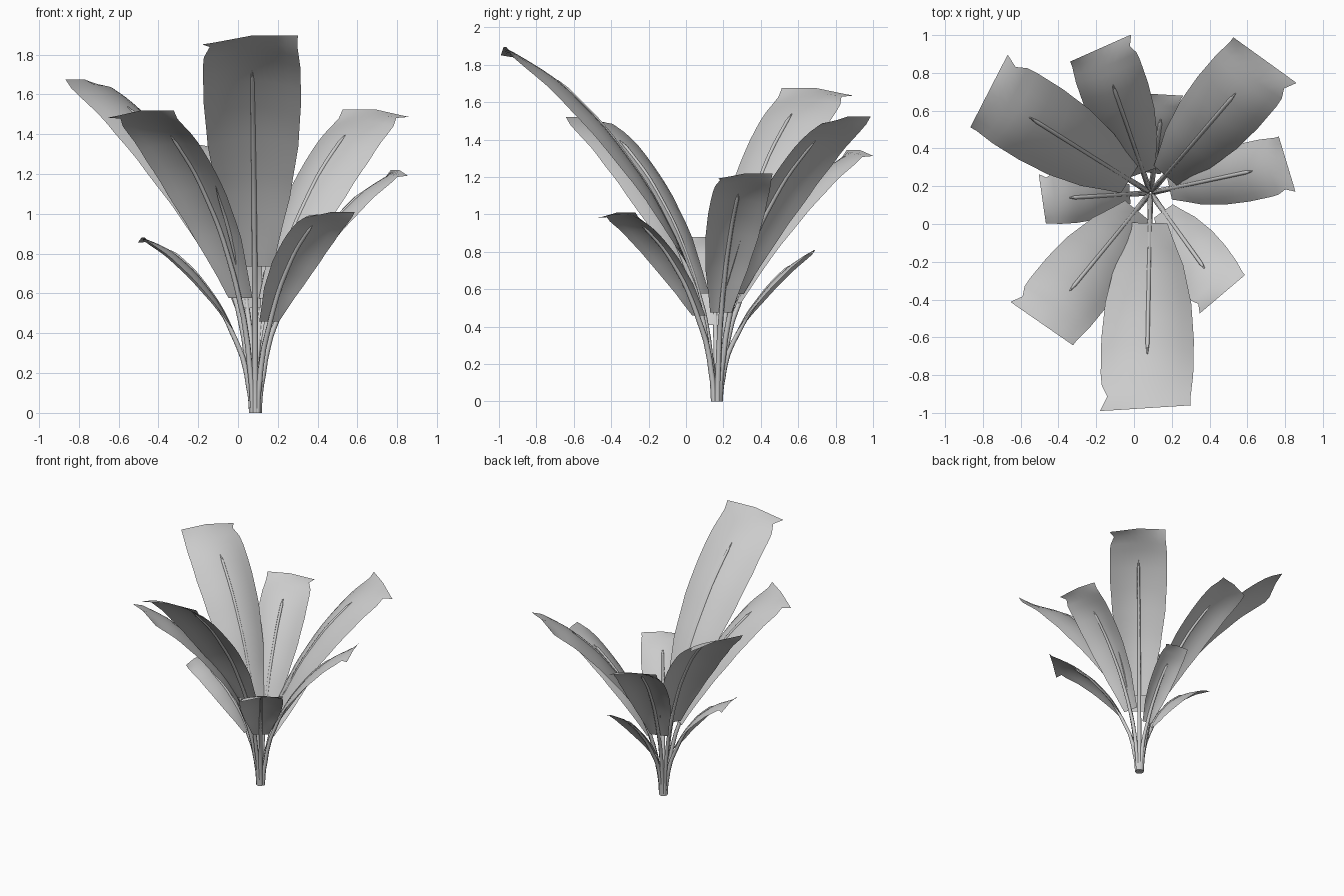
import bpy
import math
from mathutils import Vector

cube = bpy.data.objects.get("Cube")
if cube:
    bpy.data.objects.remove(cube, do_unlink=True)

grey = bpy.data.materials.new("leaf_grey")
grey.use_nodes = True
grey.diffuse_color = (0.6, 0.6, 0.6, 1)
grey.node_tree.nodes["Principled BSDF"].inputs["Base Color"].default_value = (0.6, 0.6, 0.6, 1)
grey.node_tree.nodes["Principled BSDF"].inputs["Roughness"].default_value = 0.8

ROOT = Vector((0.087, 0.165, 0))
UP = Vector((0, 0, 1))
# Arc of every leaf: outward fraction, height fraction
ARC = [(0, 0), (0.01, 0.11), (0.05, 0.255), (0.14, 0.395), (0.32, 0.59),
       (0.54, 0.765), (0.76, 0.9), (1, 1)]
# Blade outline: length fraction, width fraction
OUTLINE = [(0, 0.38), (0.1, 0.56), (0.2, 0.74), (0.4, 0.93), (0.6, 1),
           (0.8, 1), (0.93, 0.95), (1, 0.96)]


def lerp_table(table, t):
    for (a, va), (b, vb) in zip(table, table[1:]):
        if t <= b:
            return va + (vb - va) * (t - a) / (b - a)
    return table[-1][1]


def smooth_arc(u):
    # Average neighbouring samples to round off the table's corners
    d = min(0.04, u, 1 - u)
    return sum(lerp_table(ARC, u + k * d) for k in (-1, 0, 1)) / 3


def make_object(name, verts, faces):
    mesh = bpy.data.meshes.new(name)
    mesh.from_pydata(verts, [], faces)
    mesh.materials.append(grey)
    mesh.shade_smooth()
    obj = bpy.data.objects.new(name, mesh)
    bpy.context.collection.objects.link(obj)


def grid_faces(rows, cols):
    return [(r * cols + c, r * cols + c + 1, (r + 1) * cols + c + 1, (r + 1) * cols + c)
            for r in range(rows - 1) for c in range(cols - 1)]


def make_leaf(name, tip, width, bend, start):
    tip = Vector(tip)
    reach = Vector((tip.x - ROOT.x, tip.y - ROOT.y, 0))
    heading = reach.normalized()
    side = heading.cross(UP)

    def point(u):
        z = smooth_arc(u) + bend * 4 * u * (1 - u) * min(1, u * 5)
        return ROOT + reach * u + UP * tip.z * z

    def dome(u, s):
        # Crown along the midrib, drooping towards both edges
        t = max(0, (u - start) / (1 - start))
        slope = point(min(1, u + 0.02)) - point(max(0, u - 0.02))
        normal = side.cross(slope).normalized()
        return normal * width * 0.14 * math.sin(math.pi * t) ** 0.7 * (0.4 - s * s)

    # Blade: a thin domed sheet with a hooked corner on its right side
    rows, cols, verts = 16, 9, []
    for r in range(rows):
        t = r / (rows - 1)
        u = start + (1 - start) * t
        half = width / 2 * lerp_table(OUTLINE, t)
        for c in range(cols):
            s = 2 * c / (cols - 1) - 1
            p = point(u) + side * half * s + dome(u, s)
            if r == rows - 1:
                p += heading * width * 0.04 * s - UP * width * 0.09 * max(0, s)
                if c == cols - 1:
                    p += side * width * 0.02
            elif r == rows - 2 and c == cols - 1:
                p -= side * width * 0.05
            verts.append(p)
    make_object(name + "_blade", verts, grid_faces(rows, cols))

    # Stem: a tapering midrib ending in a point
    curve = bpy.data.curves.new(name + "_stem", "CURVE")
    curve.dimensions = "3D"
    curve.bevel_depth = 0.015
    curve.bevel_resolution = 1
    curve.use_fill_caps = True
    spline = curve.splines.new("POLY")
    count = 26
    spline.points.add(count - 1)
    for i, p in enumerate(spline.points):
        f = i / (count - 1)
        u = 0.76 * f ** 1.5
        pos = point(u) + dome(u, 0) + heading * 0.018 * (1 - f)
        p.co = (*pos, 1)
        p.radius = 0.2 if i == count - 1 else 1.05 - 0.4 * f
    spline.use_smooth = True
    curve.materials.append(grey)
    stem = bpy.data.objects.new(name + "_stem", curve)
    bpy.context.collection.objects.link(stem)


# Name, tip centre, width, extra arch, where the blade begins
LEAVES = [
    ("front_leaf", (0.065, -0.975, 1.895), 0.49, 0.0, 0.14),
    ("front_right_leaf", (-0.485, -0.53, 1.52), 0.41, 0.015, 0.13),
    ("back_right_leaf", (-0.77, 0.70, 1.675), 0.44, 0.015, 0.13),
    ("back_leaf", (-0.18, 0.93, 1.345), 0.36, 0.01, 0.14),
    ("back_left_leaf", (0.69, 0.87, 1.525), 0.42, 0.01, 0.13),
    ("left_leaf", (0.81, 0.32, 1.22), 0.31, 0.005, 0.14),
    ("front_left_leaf", (0.47, -0.37, 1.01), 0.32, 0.03, 0.18),
    ("small_right_leaf", (-0.485, 0.13, 0.88), 0.27, 0.025, 0.19),
    ("small_back_leaf", (0.16, 0.685, 0.81), 0.2, -0.015, 0.2),
]
for leaf in LEAVES:
    make_leaf(*leaf)
